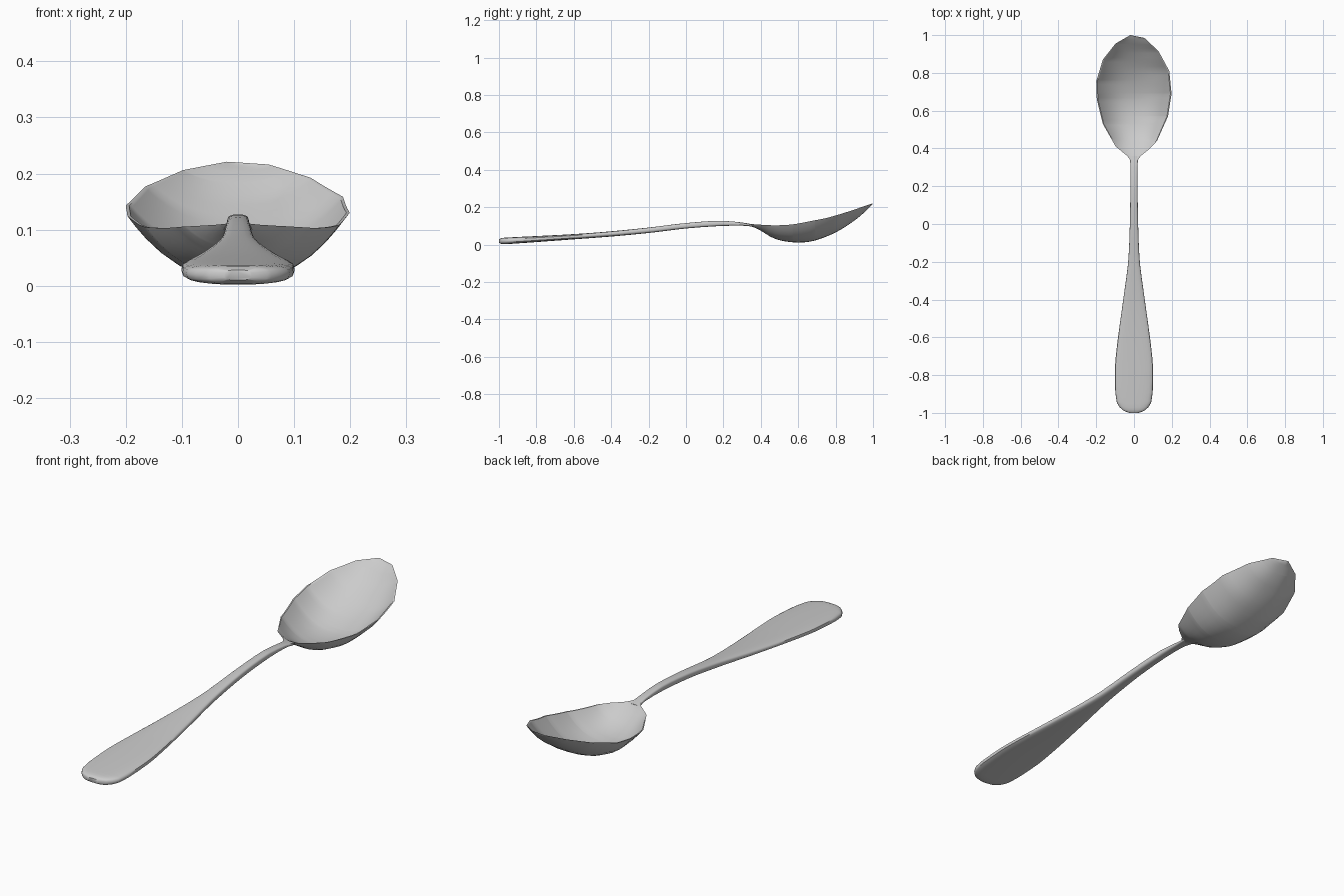
import bpy, bmesh, math

if "Cube" in bpy.data.objects:
    bpy.data.objects.remove(bpy.data.objects["Cube"])


def sample(pts, y, smooth=True):
    """Interpolate (y, value) points, with a smooth or straight curve."""
    if y <= pts[0][0]:
        return pts[0][1]
    if y >= pts[-1][0]:
        return pts[-1][1]
    i = max(k for k in range(len(pts) - 1) if pts[k][0] <= y)
    (y0, v0), (y1, v1) = pts[i], pts[i + 1]
    h = y1 - y0
    t = (y - y0) / h
    if not smooth:
        return v0 + (v1 - v0) * t

    def slope(k):
        a, b = pts[max(k - 1, 0)], pts[min(k + 1, len(pts) - 1)]
        return (b[1] - a[1]) / (b[0] - a[0])
    m0, m1 = slope(i) * h, slope(i + 1) * h
    return ((2*t**3 - 3*t**2 + 1) * v0 + (t**3 - 2*t**2 + t) * m0
            + (3*t**2 - 2*t**3) * v1 + (t**3 - t**2) * m1)


def loft(name, sections):
    """Skin closed cross-sections and cap both ends."""
    bm = bmesh.new()
    rings = [[bm.verts.new(p) for p in s] for s in sections]
    n = len(rings[0])
    for a, b in zip(rings, rings[1:]):
        for i in range(n):
            j = (i + 1) % n
            bm.faces.new((a[i], a[j], b[j], b[i]))
    bm.faces.new(rings[0])
    bm.faces.new(rings[-1])
    bmesh.ops.remove_doubles(bm, verts=bm.verts, dist=0.0002)
    bmesh.ops.recalc_face_normals(bm, faces=bm.faces)
    me = bpy.data.meshes.new(name)
    bm.to_mesh(me)
    bm.free()
    ob = bpy.data.objects.new(name, me)
    bpy.context.collection.objects.link(ob)
    bpy.ops.object.select_all(action='DESELECT')
    ob.select_set(True)
    bpy.context.view_layer.objects.active = ob
    bpy.ops.object.shade_smooth_by_angle(angle=math.radians(45))
    return ob


# Bowl: faceted rim outline, smooth rim height and underside
right = [(.335, .018), (.36, .035), (.40, .085), (.44, .122), (.57, .18),
         (.69, .199), (.81, .187), (.915, .13), (.985, .055), (1, -.018)]
left = [(.335, .018), (.36, .035), (.41, .097), (.53, .165), (.66, .197),
        (.755, .2), (.87, .165), (.955, .098), (1, .02)]
rim = [(.335, .111), (.40, .106), (.48, .103), (.57, .108), (.69, .13),
       (.755, .143), (.87, .177), (.955, .206), (1, .221)]
under = [(.335, .1), (.37, .09), (.41, .068), (.46, .038), (.52, .019),
         (.61, .011), (.69, .022), (.8, .065), (.9, .128), (.96, .178), (1, .22)]
N = 16
ys = sorted({round(p[0], 4) for p in right + left}
            | {round(.335 + .665 * k / 28, 4) for k in range(29)})
sections = []
for y in ys:
    r, l = sample(right, y, False), sample(left, y, False)
    mid, half = (r - l) / 2, (r + l) / 2
    top = sample(rim, y)
    depth = max(top - sample(under, y), 0)
    t = .012 if y < .5 else min(.012, depth * .5)
    us = [math.sin(math.pi * (k / N - .5)) for k in range(N + 1)]
    outer = [(mid + u * half, y, top - depth * (1 - abs(u)**2.5)) for u in us]
    inner = [(mid + u * half * .97, y, top - (depth - t) * (1 - abs(u)**2.5))
             for u in reversed(us)]
    sections.append(outer + inner)
loft("bowl", sections)

# Handle: flat paddle narrowing to a slim arched neck
width = [(-1, .025), (-.99, .052), (-.97, .076), (-.94, .092), (-.89, .099),
         (-.75, .1), (-.62, .087), (-.4, .057), (-.2, .031), (0, .022),
         (.2, .019), (.32, .019), (.36, .025)]
upper = [(-1, .028), (-.985, .035), (-.95, .038), (-.6, .056), (-.4, .071),
         (-.2, .091), (0, .115), (.18, .127), (.3, .118), (.36, .107)]
lower = [(-1, .01), (-.985, .003), (-.95, .003), (-.6, .028), (-.4, .043),
         (-.2, .062), (0, .086), (.18, .099), (.3, .101), (.36, .096)]
ys = sorted({p[0] for p in width + upper} | {-.95 + .06 * k for k in range(21)})
sections = []
M = 24
for y in ys:
    w, hi, lo = sample(width, y), sample(upper, y), sample(lower, y)
    ring = []
    for k in range(M):
        c, s = math.cos(2 * math.pi * k / M), math.sin(2 * math.pi * k / M)
        ring.append((w * math.copysign(abs(c)**.7, c), y,
                     (hi + lo) / 2 + (hi - lo) / 2 * math.copysign(abs(s)**.6, s)))
    sections.append(ring)
loft("handle", sections)
